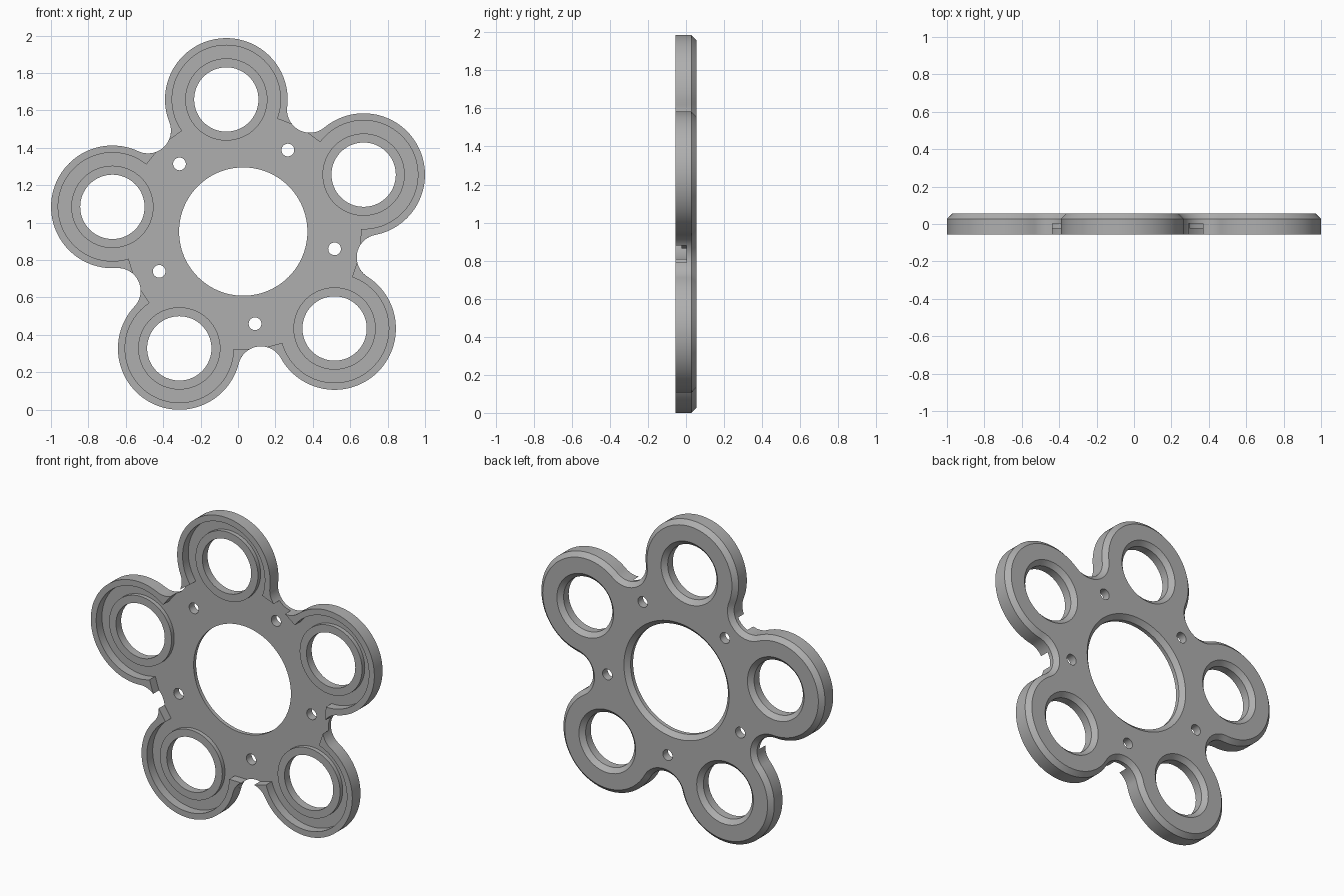
import bpy, bmesh
from math import sin, cos, pi, radians, atan2, hypot, sqrt

if "Cube" in bpy.data.objects:
    bpy.data.objects.remove(bpy.data.objects["Cube"])

CX, CZ = 0.028, 0.952            # hub centre
LOBES, START = 5, radians(97.3)  # five-fold layout
STEP = 2 * pi / LOBES
LOBE_D, LOBE_R = 0.712, 0.328    # lobe distance and radius
VALLEY_D, VALLEY_R = 0.742, 0.122
FRONT, LIP, FLOOR, EDGE, BACK = -0.055, -0.024, 0.003, 0.028, 0.055
BEVEL = 0.028
HUB_R, BORE_R, LIP_R, RIM_R = 0.343, 0.172, 0.22, 0.29
BOLT_D, BOLT_R = 0.497, 0.034
CUT = radians(118)               # rim ends, measured from outward

grey = bpy.data.materials.new("light_grey")
grey.diffuse_color = (0.43, 0.43, 0.43, 1)
grey.use_nodes = True
grey.node_tree.nodes["Principled BSDF"].inputs["Base Color"].default_value = (0.43, 0.43, 0.43, 1)


def arc(c, r, a, b, n):
    return [(c[0] + r * cos(a + (b - a) * i / n), c[1] + r * sin(a + (b - a) * i / n))
            for i in range(n + 1)]


def circle(c, r, n=64):
    return arc(c, r, 0, 2 * pi, n)[:-1]


def polar(d, a):
    return (d * cos(a), d * sin(a))


def turn(pts, a):
    return [(x * cos(a) - y * sin(a), x * sin(a) + y * cos(a)) for x, y in pts]


def ring(bm, pts, y):
    """Closed edge loop in the plane at depth y."""
    vs = [bm.verts.new((CX + u, y, CZ + v)) for u, v in pts]
    return [bm.edges.new((vs[i - 1], vs[i])) for i in range(len(vs))], vs


def wall(bm, stages):
    """Skin matching loops given as (points, depth); return first and last edges."""
    made = [ring(bm, p, y) for p, y in stages]
    for (_, a), (_, b) in zip(made, made[1:]):
        for i in range(len(a)):
            bm.faces.new((a[i - 1], a[i], b[i], b[i - 1]))
    return made[0][0], made[-1][0]


def cap(bm, edges):
    bmesh.ops.triangle_fill(bm, use_beauty=True, use_dissolve=False, edges=edges)


def finish(bm, name):
    bmesh.ops.recalc_face_normals(bm, faces=bm.faces)
    me = bpy.data.meshes.new(name)
    bm.to_mesh(me)
    bm.free()
    ob = bpy.data.objects.new(name, me)
    bpy.context.collection.objects.link(ob)
    me.materials.append(grey)
    bpy.ops.object.select_all(action='DESELECT')
    ob.select_set(True)
    bpy.context.view_layer.objects.active = ob
    bpy.ops.object.shade_smooth_by_angle(angle=radians(30))


# One lobe lies along +x; its valleys lie half a step to either side
lobe = (LOBE_D, 0)
valley = polar(VALLEY_D, STEP / 2)
dx, dy = valley[0] - lobe[0], valley[1] - lobe[1]
VALLEY_R = hypot(dx, dy) - LOBE_R
tangent = atan2(dy, dx)


def lobe_outline(inset):
    """Lobe arc followed by the whole valley arc."""
    start, mid = tangent - pi, STEP / 2 - pi
    pts = arc(lobe, LOBE_R - inset, -tangent, tangent, 60)
    end = start + 2 * (mid - start)
    return pts + arc(valley, VALLEY_R + inset, start, end, 20)[1:-1]


def outline(inset):
    return [p for k in range(LOBES) for p in turn(lobe_outline(inset), START + k * STEP)]


# Flat plate with chamfered back edge, hub opening, bores and bolt holes
bm = bmesh.new()
front, back = [], []


def add(stages):
    a, b = wall(bm, stages)
    front.extend(a)
    back.extend(b)


add([(outline(0), FLOOR), (outline(0), EDGE), (outline(BEVEL), BACK)])
add([(circle((0, 0), HUB_R, 96), FLOOR), (circle((0, 0), HUB_R, 96), EDGE),
     (circle((0, 0), HUB_R + BEVEL, 96), BACK)])
for k in range(LOBES):
    a = START + k * STEP
    c, h = polar(LOBE_D, a), polar(BOLT_D, a + STEP / 2)
    add([(circle(c, BORE_R), FLOOR), (circle(c, BORE_R), EDGE),
         (circle(c, BORE_R + BEVEL), BACK)])
    add([(circle(h, BOLT_R, 32), FLOOR), (circle(h, BOLT_R, 32), BACK)])
cap(bm, front)
cap(bm, back)
finish(bm, "plate")

# Where the radial rim cut meets the valley arc
b = cos(CUT) * dx + sin(CUT) * dy
t = b - sqrt(b * b - dx * dx - dy * dy + VALLEY_R ** 2)
cut_angle = atan2(t * sin(CUT) - dy, t * cos(CUT) - dx) % (2 * pi)
flank = arc(valley, VALLEY_R, tangent + pi, cut_angle, 10) if cut_angle > pi \
    else arc(valley, VALLEY_R, (tangent - pi) % (2 * pi), cut_angle, 10)
mirrored = [(x, -y) for x, y in reversed(flank)]
rim = (mirrored + arc(lobe, LOBE_R, -tangent, tangent, 60)[1:-1] + flank
       + arc(lobe, RIM_R, CUT, -CUT, 60))

for k in range(LOBES):
    a = START + k * STEP
    c = polar(LOBE_D, a)
    # Raised outer rim, open toward the hub
    bm = bmesh.new()
    shape = turn(rim, a)
    edges, _ = wall(bm, [(shape, FRONT), (shape, FLOOR)])
    cap(bm, edges)
    finish(bm, f"lobe_rim_{k + 1}")
    # Low lip around the bore
    bm = bmesh.new()
    wall(bm, [(circle(c, LIP_R), FLOOR), (circle(c, LIP_R), LIP),
              (circle(c, BORE_R), LIP), (circle(c, BORE_R), FLOOR)])
    finish(bm, f"bore_lip_{k + 1}")
